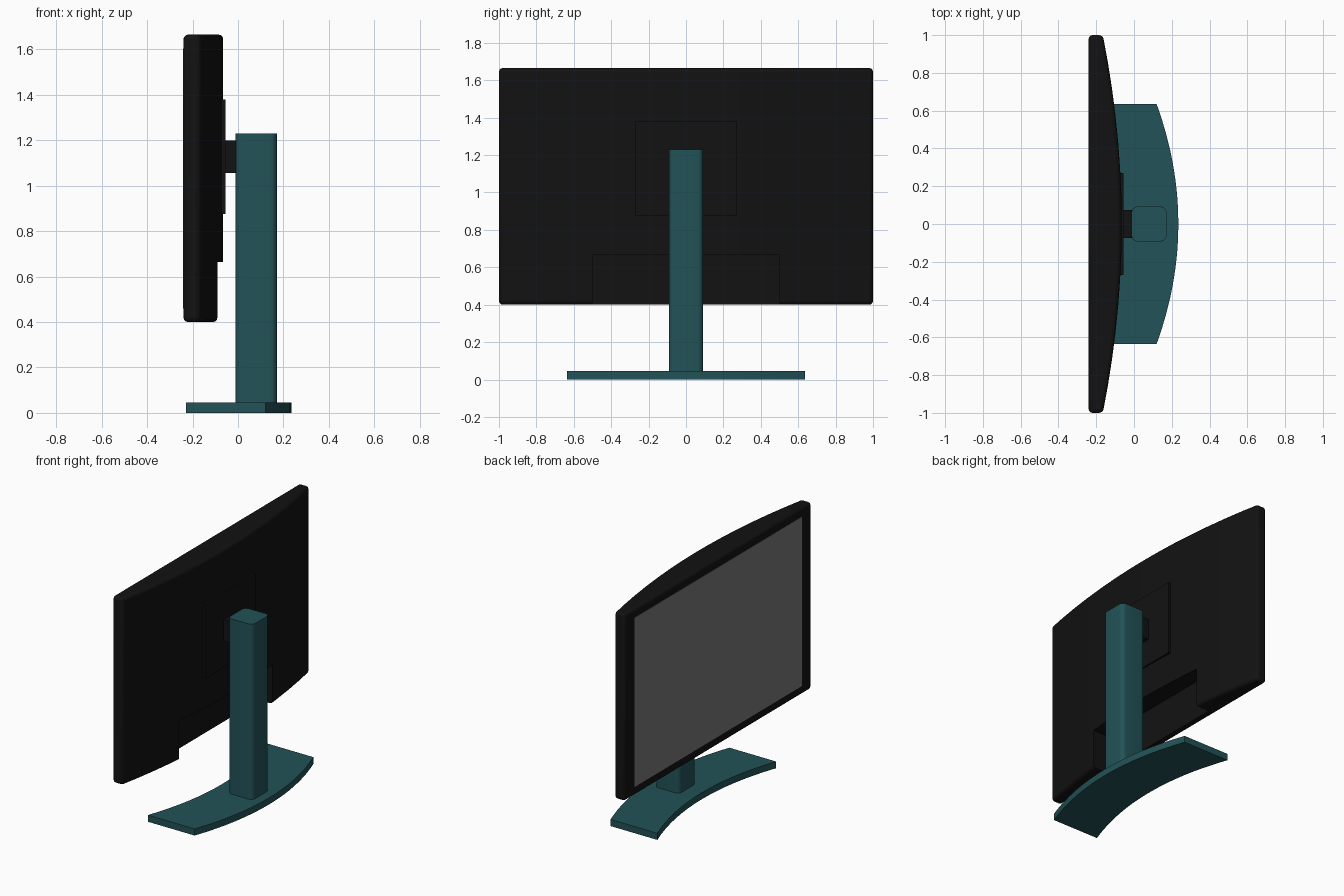
import bpy, bmesh, math

if "Cube" in bpy.data.objects:
    bpy.data.objects.remove(bpy.data.objects["Cube"])


def material(name, rgb):
    m = bpy.data.materials.new(name)
    m.diffuse_color = (*rgb, 1)
    m.use_nodes = True
    m.node_tree.nodes["Principled BSDF"].inputs["Base Color"].default_value = m.diffuse_color
    return m


BLACK = material("black_plastic", (0.006, 0.006, 0.006))
TEAL = material("teal_metal", (0.016, 0.085, 0.095))
GREY = material("screen_grey", (0.19, 0.19, 0.19))


def prism(name, outline, z0, z1, mat):
    """Extrude a closed xy outline from z0 to z1."""
    bm = bmesh.new()
    face = bm.faces.new([bm.verts.new((x, y, z0)) for x, y in outline])
    top = bmesh.ops.extrude_face_region(bm, geom=[face])["geom"]
    bmesh.ops.translate(bm, vec=(0, 0, z1 - z0),
                        verts=[v for v in top if isinstance(v, bmesh.types.BMVert)])
    bmesh.ops.recalc_face_normals(bm, faces=bm.faces)
    me = bpy.data.meshes.new(name)
    bm.to_mesh(me)
    bm.free()
    ob = bpy.data.objects.new(name, me)
    bpy.context.collection.objects.link(ob)
    if mat:
        me.materials.append(mat)
    return ob


def block(name, x0, x1, half_y, z0, z1, mat):
    return prism(name, [(x0, -half_y), (x1, -half_y), (x1, half_y), (x0, half_y)], z0, z1, mat)


def rounded_rect(x0, x1, half_y, r, steps=5):
    pts = []
    corners = [(x1 - r, half_y - r), (x0 + r, half_y - r),
               (x0 + r, r - half_y), (x1 - r, r - half_y)]
    for q, (cx, cy) in enumerate(corners):
        for i in range(steps + 1):
            a = math.pi / 2 * (q + i / steps)
            pts.append((cx + r * math.cos(a), cy + r * math.sin(a)))
    return pts


def bow(x_mid, sag, half_y, n):
    """Shallow curve bulging to +x, from -half_y to +half_y."""
    ys = [half_y * (2 * i / n - 1) for i in range(n + 1)]
    return [(x_mid - sag * (y / half_y) ** 2, y) for y in ys]


def smooth(ob):
    bpy.ops.object.select_all(action="DESELECT")
    ob.select_set(True)
    bpy.context.view_layer.objects.active = ob
    bpy.ops.object.shade_smooth_by_angle(angle=math.radians(30))


# Display housing: flat front, bowed back, softened rim
housing = prism("display_housing", [(-0.24, 1), (-0.24, -1)] + bow(-0.065, 0.1, 1, 14),
                0.40, 1.665, BLACK)
bevel = housing.modifiers.new("rim", "BEVEL")
bevel.width, bevel.segments = 0.02, 3
bevel.limit_method, bevel.angle_limit = "ANGLE", math.radians(40)

# Recess under the back of the housing
cutter = block("recess_cutter", -0.19, 0.1, 0.5, 0.3, 0.665, None)
cutter.hide_render = True
cutter.hide_viewport = True
cut = housing.modifiers.new("recess", "BOOLEAN")
cut.operation, cut.object, cut.solver = "DIFFERENCE", cutter, "EXACT"

# Screen panel on the front
block("screen", -0.242, -0.235, 0.895, 0.46, 1.605, GREY)

# Mounting plate and neck
block("mount_plate", -0.12, -0.056, 0.27, 0.875, 1.38, BLACK)
block("mount_neck", -0.06, 0.0, 0.073, 1.055, 1.20, BLACK)

# Stand post and curved foot
post = prism("stand_post", rounded_rect(-0.012, 0.172, 0.092, 0.03), 0.03, 1.23, TEAL)
outer = bow(0.235, 0.115, 0.635, 16)
inner = bow(-0.115, 0.115, 0.635, 16)
foot = prism("stand_foot", outer + inner[::-1], 0, 0.045, TEAL)

for part in (housing, post, foot):
    smooth(part)
